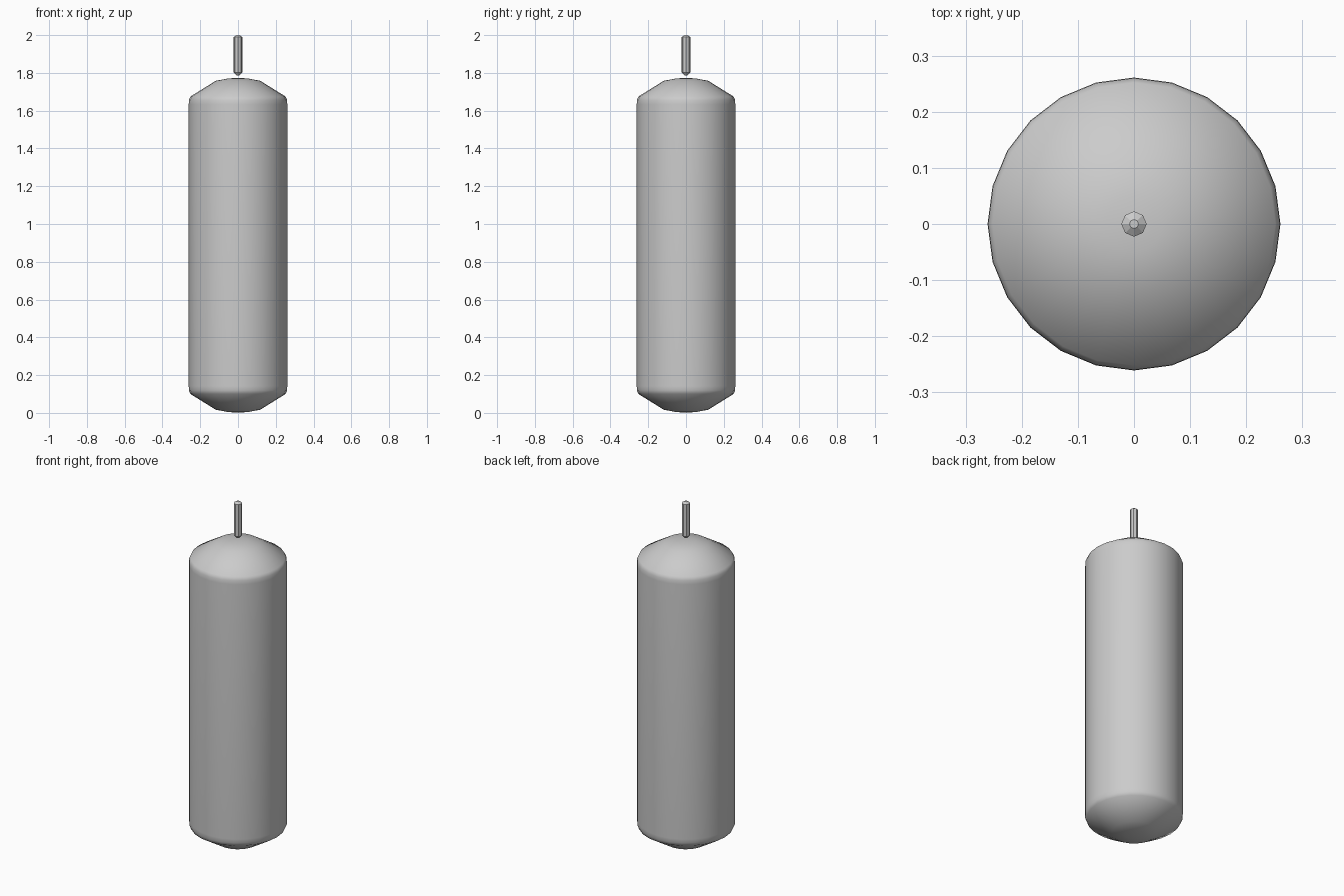
import bpy, bmesh
from math import cos, sin, tau

if "Cube" in bpy.data.objects:
    bpy.data.objects.remove(bpy.data.objects["Cube"])


def lathe(name, profile, sides, smooth):
    """Spin a (radius, z) profile around z; radius 0 closes to a point."""
    bm = bmesh.new()
    rings = []
    for r, z in profile:
        n = sides if r > 0 else 1
        rings.append([bm.verts.new((r * cos(tau * i / sides), r * sin(tau * i / sides), z))
                      for i in range(n)])
    for a, b in zip(rings, rings[1:]):
        for i in range(sides):
            j = (i + 1) % sides
            if len(a) == 1:
                bm.faces.new((a[0], b[j], b[i]))
            elif len(b) == 1:
                bm.faces.new((a[i], a[j], b[0]))
            else:
                bm.faces.new((a[i], a[j], b[j], b[i]))
    bmesh.ops.recalc_face_normals(bm, faces=bm.faces)
    for f in bm.faces:
        f.smooth = smooth
    mesh = bpy.data.meshes.new(name)
    bm.to_mesh(mesh)
    bm.free()
    obj = bpy.data.objects.new(name, mesh)
    bpy.context.collection.objects.link(obj)
    return obj


# Padded cylinder body with shallow domed ends, mirrored about mid height
BOTTOM, TOP = 0.002, 1.773
half = [(0, 0), (0.05, 0.002), (0.118, 0.015), (0.252, 0.098), (0.26, 0.117), (0.261, 0.14)]
body = [(r, BOTTOM + h) for r, h in half] + [(r, TOP - h) for r, h in reversed(half)]
lathe("bag_body", body, 24, True)

# Thin faceted hanging rod, floating just above the dome
lathe("hanging_rod", [(0, 1.786), (0.008, 1.787), (0.0225, 1.803), (0.0225, 1.99),
                      (0.008, 2.0), (0, 2.0)], 8, False)
